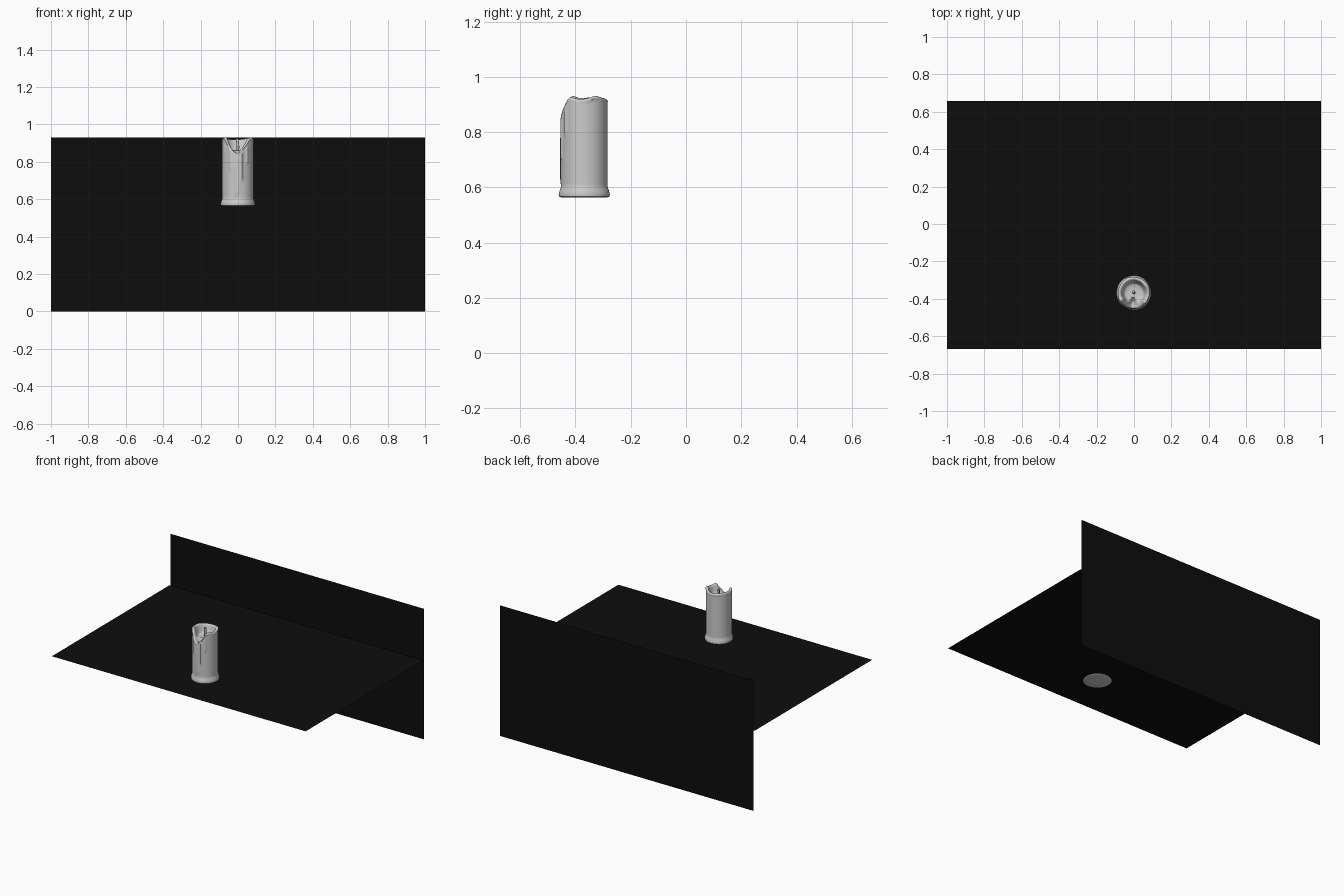
import bpy, bmesh, math
from math import sin, cos, pi, exp

if "Cube" in bpy.data.objects:
    bpy.data.objects.remove(bpy.data.objects["Cube"])

black = bpy.data.materials.new("black")
black.diffuse_color = (0.004, 0.004, 0.004, 1)
black.use_nodes = True
black.node_tree.nodes["Principled BSDF"].inputs["Base Color"].default_value = black.diffuse_color


def mesh_object(name, verts, faces, material=None):
    mesh = bpy.data.meshes.new(name)
    mesh.from_pydata(verts, [], faces)
    ob = bpy.data.objects.new(name, mesh)
    bpy.context.collection.objects.link(ob)
    if material:
        mesh.materials.append(material)
    return ob


# Flat backdrop sheets
FLOOR = 0.567
mesh_object("floor_sheet", [(-1, -0.667, FLOOR), (1, -0.667, FLOOR),
                            (1, 0.657, FLOOR), (-1, 0.657, FLOOR)], [(0, 1, 2, 3)], black)
mesh_object("back_sheet", [(-1, 0.667, 0), (1, 0.667, 0),
                           (1, 0.667, 0.93), (-1, 0.667, 0.93)], [(0, 1, 2, 3)], black)

# Melted candle: a lathe whose rim height changes with the angle (0 = front)
CX, CY, BASE, SEG = -0.001, -0.368, 0.564, 96

# Drips: angle, bottom z, top z, angular width, thickness
DRIPS = [(0.28, 0.69, 0.87, 0.06, 0.006), (-0.5, 0.75, 0.88, 0.06, 0.005),
         (0.0, 0.62, 0.84, 0.14, 0.003), (0.62, 0.78, 0.90, 0.07, 0.005),
         (-0.15, 0.60, 0.80, 0.06, 0.004), (-1.0, 0.83, 0.91, 0.07, 0.003)]


def smooth(t):
    t = max(0.0, min(1.0, t))
    return t * t * (3 - 2 * t)


def rim_height(a):
    z = 0.922 + 0.003 * sin(3 * a + 1)
    z += 0.012 * exp(-((a + 0.95) / 0.3) ** 2) + 0.006 * exp(-((a - 0.9) / 0.3) ** 2)
    z += 0.006 * exp(-((a - 2.1) / 0.3) ** 2)
    notch = max(0, 1 - math.sqrt((a + 0.08) ** 2 + 0.02) / 0.92)
    return z - 0.092 * notch


def wax(a, z, r):
    for da, z0, z1, w, h in DRIPS:
        ends = smooth((z - z0) / 0.02) * smooth((z1 - z) / 0.03)
        r += h * exp(-((a - da) / w) ** 2) * ends
    return r


def profile(a):
    top = rim_height(a)
    wob = 1 + 0.3 * sin(5 * a + 0.5) + 0.2 * sin(3 * a)
    pts = [(0.045, BASE), (0.084, BASE), (0.090 + 0.001 * wob, BASE + 0.003)]
    pts += [(0.0905 + 0.002 * wob, BASE + 0.010), (0.088 + 0.002 * wob, BASE + 0.022),
            (0.085 + 0.001 * wob, BASE + 0.033)]
    z0 = BASE + 0.042
    for i in range(37):
        z = z0 + (top - 0.014 - z0) * i / 36
        pts.append((wax(a, z, 0.0838), z))
    lip = 0.0015 * (1 + sin(4 * a))
    pts += [(0.084 + lip, top - 0.008), (0.082 + lip, top - 0.003), (0.077, top),
            (0.071, top - 0.002), (0.067, top - 0.008)]
    pool = min(0.862, top - 0.012)
    for i in range(1, 7):
        t = i / 6
        pts.append((0.067 - 0.022 * t ** 1.5, (top - 0.008) + (pool - top + 0.008) * smooth(t)))
    pts += [(0.025, 0.860)]
    return pts


verts, faces = [], []
for s in range(SEG):
    a = 2 * pi * s / SEG
    if a > pi:
        a -= 2 * pi
    ring = profile(a)
    n = len(ring)
    verts += [(CX + r * sin(a), CY - r * cos(a), z) for r, z in ring]
for s in range(SEG):
    t = (s + 1) % SEG
    for k in range(n - 1):
        faces.append((s * n + k, t * n + k, t * n + k + 1, s * n + k + 1))
faces.append([s * n for s in reversed(range(SEG))])
faces.append([s * n + n - 1 for s in range(SEG)])
candle = mesh_object("candle", verts, faces)

# Bent wick
curve = bpy.data.curves.new("wick", "CURVE")
curve.dimensions = "3D"
curve.bevel_depth = 0.007
curve.bevel_resolution = 2
curve.use_fill_caps = True
spline = curve.splines.new("POLY")
path = [(0, 0, 0.855), (0.001, 0, 0.88), (-0.001, 0.002, 0.90), (-0.004, 0.006, 0.922)]
spline.points.add(len(path) - 1)
for p, (x, y, z) in zip(spline.points, path):
    p.co = (CX + x, CY + y, z, 1)
wick = bpy.data.objects.new("wick", curve)
bpy.context.collection.objects.link(wick)

# Smooth shading on the wax, sharp at the base edge
bpy.ops.object.select_all(action="DESELECT")
candle.select_set(True)
bpy.context.view_layer.objects.active = candle
bpy.ops.object.mode_set(mode="EDIT")
bpy.ops.mesh.select_all(action="SELECT")
bpy.ops.mesh.normals_make_consistent(inside=False)
bpy.ops.object.mode_set(mode="OBJECT")
bpy.ops.object.shade_smooth_by_angle(angle=math.radians(50))
